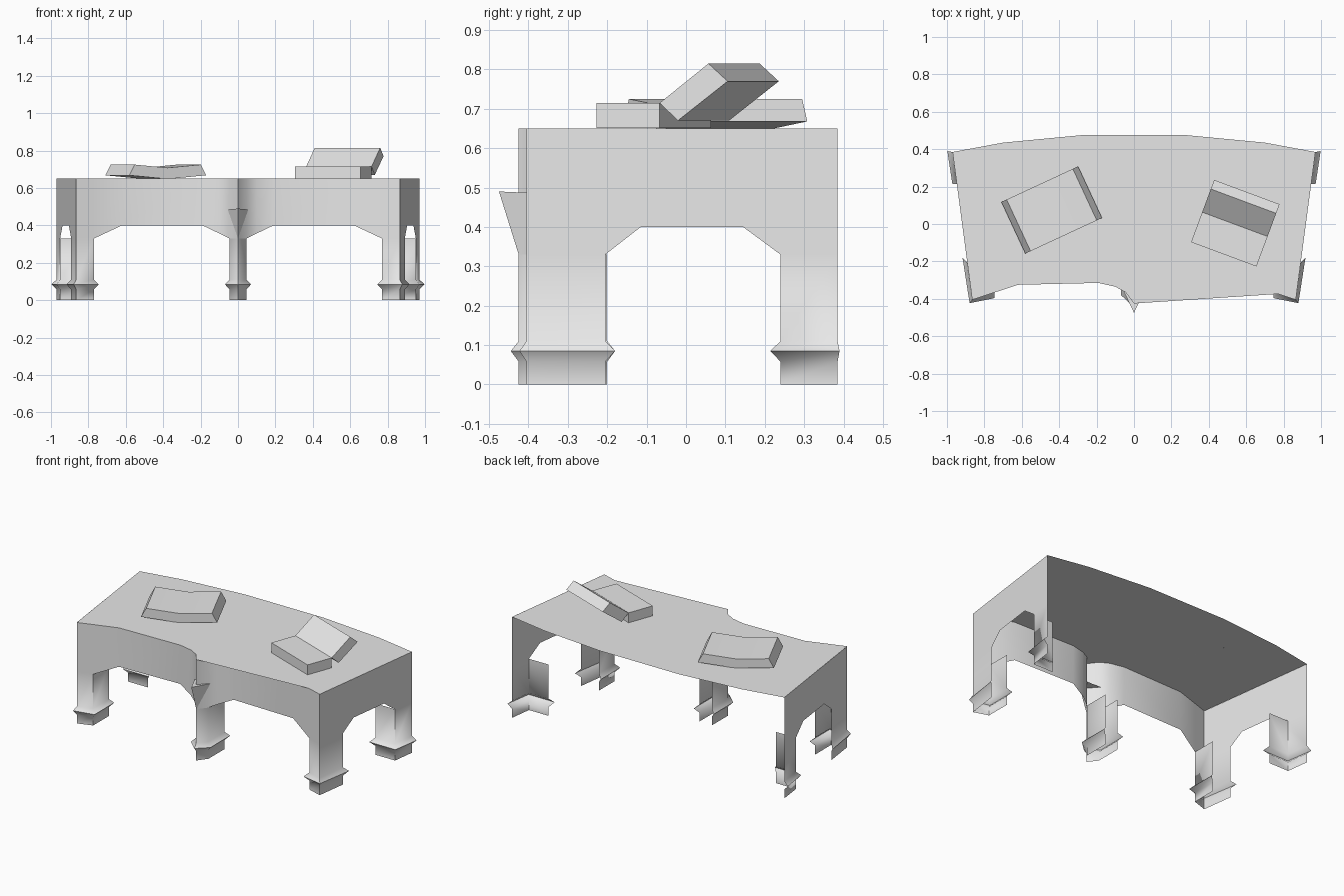
import bpy, bmesh, math

if "Cube" in bpy.data.objects:
    bpy.data.objects.remove(bpy.data.objects["Cube"])

TOP = 0.65
grey = bpy.data.materials.new("plain_grey")
grey.diffuse_color = (0.8, 0.8, 0.8, 1)
grey.use_nodes = True
grey.node_tree.nodes["Principled BSDF"].inputs["Base Color"].default_value = grey.diffuse_color


def make(name, bm, angle=40):
    bmesh.ops.remove_doubles(bm, verts=bm.verts, dist=0.0005)
    me = bpy.data.meshes.new(name)
    bm.to_mesh(me)
    bm.free()
    me.materials.append(grey)
    ob = bpy.data.objects.new(name, me)
    bpy.context.collection.objects.link(ob)
    bpy.ops.object.select_all(action='DESELECT')
    bpy.context.view_layer.objects.active = ob
    ob.select_set(True)
    bpy.ops.object.shade_smooth_by_angle(angle=math.radians(angle))
    return ob


def add_face(bm, pts):
    return bm.faces.new([bm.verts.new(p) for p in pts])


def mirrored(pts):
    """Same column list on the other side, kept in the same winding order."""
    return [(-p[0],) + tuple(p[1:]) for p in reversed(pts)]


# Wall outline of the right half: x, y, lower edge height
front_half = [(0, -.425, .33), (.045, -.365, .33), (.10, -.335, .357), (.19, -.315, .40),
              (.62, -.325, .40), (.77, -.374, .33), (.865, -.405, .33)]
side = [(.865, -.405, .33), (.892, -.205, .33), (.904, -.115, .40),
        (.938, .145, .40), (.951, .24, .33), (.97, .385, .33)]


def wall(name, cols):
    bm = bmesh.new()
    for (x0, y0, z0), (x1, y1, z1) in zip(cols, cols[1:]):
        add_face(bm, [(x0, y0, z0), (x1, y1, z1), (x1, y1, TOP), (x0, y0, TOP)])
    return make(name, bm)


wall("front_apron", mirrored(front_half)[:-1] + front_half)
wall("right_side_panel", side)
wall("left_side_panel", mirrored(side))

# Table top: a single sheet with a bowed back edge
back = [(.97, .385), (.70, .435), (.28, .475)]
outline = [p[:2] for p in front_half] + back
outline += mirrored(outline)[:-1]
bm = bmesh.new()
add_face(bm, [(x, y, TOP) for x, y in outline])
bmesh.ops.triangulate(bm, faces=bm.faces[:])
make("table_top", bm)


# Legs: open strips with a flared ring; columns are x, y, flare x, flare y
def leg(name, cols):
    rows = [(0, 0), (.058, 0), (.085, 1), (.11, 0), (.33, 0)]
    bm = bmesh.new()
    for a, b in zip(cols, cols[1:]):
        for (z0, f0), (z1, f1) in zip(rows, rows[1:]):
            add_face(bm, [(c[0] + f * c[2], c[1] + f * c[3], z)
                          for c, f, z in ((a, f0, z0), (b, f0, z0), (b, f1, z1), (a, f1, z1))])
    return make(name, bm, 62)


def flip(cols):
    return [(-x, y, -fx, fy) for x, y, fx, fy in reversed(cols)]


front_leg = [(.77, -.215, -.025, .02), (.77, -.374, -.025, -.022),
             (.865, -.405, .014, -.018), (.892, -.205, .025, .025)]
back_leg = [(.97, .385, .028, .005), (.951, .24, .02, -.026), (.81, .24, -.025, -.026)]
centre = [(0, -.425, 0, -.02), (.045, -.365, .025, -.015), (.045, -.20, .025, .02)]
leg("right_front_leg", front_leg)
leg("left_front_leg", flip(front_leg))
leg("right_back_leg", back_leg[::-1])
leg("left_back_leg", flip(back_leg[::-1]))
leg("centre_leg", flip(centre)[:-1] + centre)

# Pointed bracket on the front of the centre leg
bm = bmesh.new()
tip, low = (0, -.475, .49), (0, -.425, .33)
left, right = (-.055, -.36, .485), (.055, -.36, .485)
add_face(bm, [left, tip, right])
add_face(bm, [left, low, tip])
add_face(bm, [tip, low, right])
make("centre_bracket", bm, 20)


# Books: a profile extruded along a level direction
def book(name, origin, angle, profile, depth, along_v):
    c, s = math.cos(angle), math.sin(angle)

    def place(a, d, z):
        u, v = (d, a) if along_v else (a, d)
        return (origin[0] + u * c - v * s, origin[1] + u * s + v * c, z)

    bm = bmesh.new()
    n = len(profile)
    near = [bm.verts.new(place(a, depth[0], z)) for a, z in profile]
    far = [bm.verts.new(place(a, depth[1], z)) for a, z in profile]
    bm.faces.new(near)
    bm.faces.new(far[::-1])
    for i in range(n):
        j = (i + 1) % n
        bm.faces.new([near[j], near[i], far[i], far[j]])
    bmesh.ops.recalc_face_normals(bm, faces=bm.faces[:])
    bmesh.ops.triangulate(bm, faces=[f for f in bm.faces if len(f.verts) > 4])
    return make(name, bm, 20)


book("open_book", (-.44, .075), math.radians(24.9),
     [(-.226, .668), (0, .648), (.226, .668), (.195, .725), (0, .708), (-.195, .725)],
     (-.152, .152), False)
tilt = math.radians(-20.4)
book("lower_book", (.305, -.097), tilt,
     [(0, .651), (.171, .651), (.171, .715), (0, .715)], (0, .373), True)
book("leaning_book", (.305, -.097), tilt,
     [(.171, .715), (.22, .67), (.355, .77), (.303, .815)], (0, .373), True)
